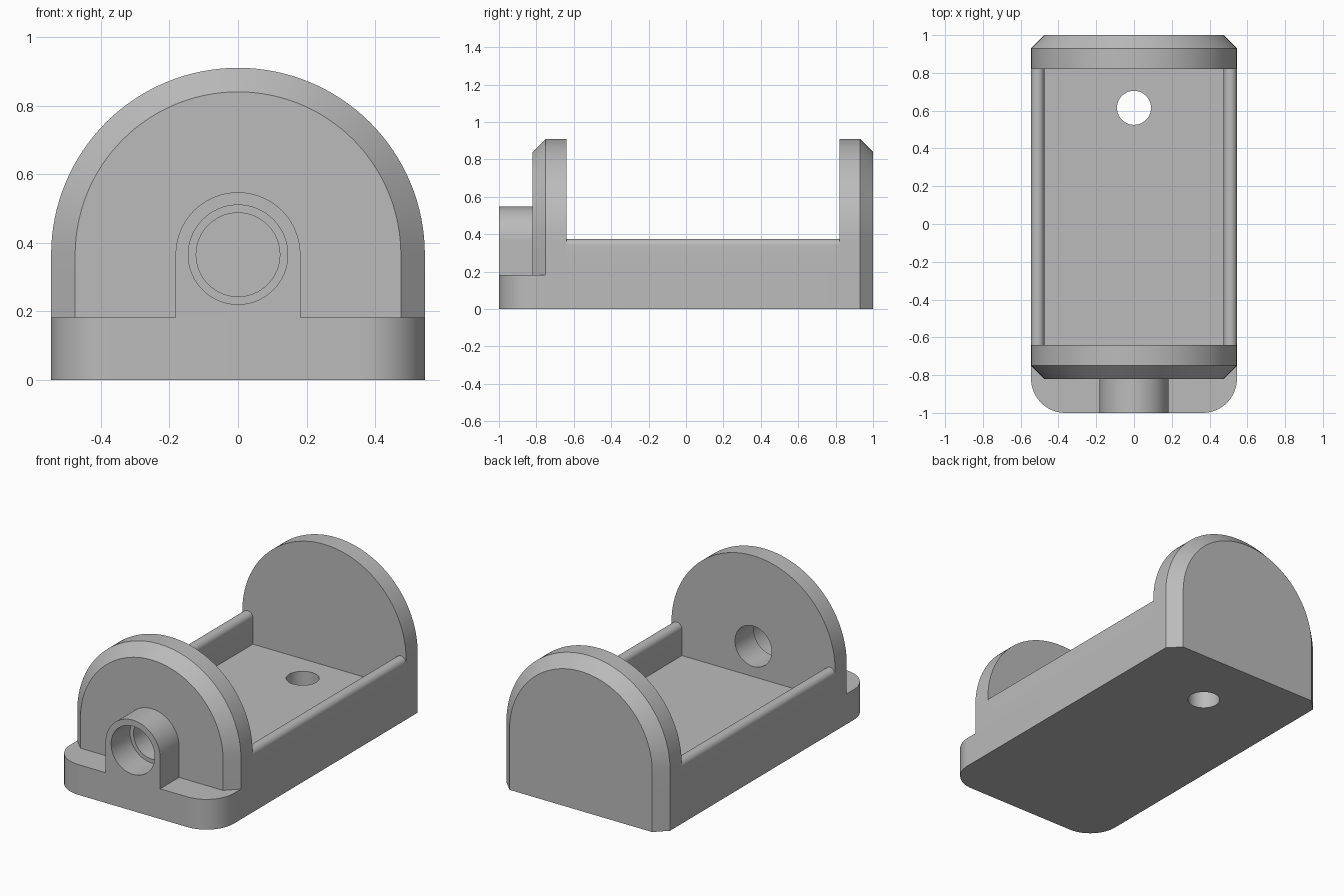
import bpy
import bmesh
from math import sin, cos, pi, radians
from mathutils import Vector

cube = bpy.data.objects.get("Cube")
if cube:
    bpy.data.objects.remove(cube, do_unlink=True)

# Main sizes
W = 0.545          # half width
BASE = 0.182       # base thickness, boss radius and corner radius
AXIS = 0.365       # height of the bore axis
CH = 0.07          # chamfer and side wall thickness
FRONT, BACK = -0.82, 0.82

grey = bpy.data.materials.new("plain grey")
grey.use_nodes = True
colour = (0.5, 0.5, 0.5, 1)
grey.diffuse_color = colour
grey.node_tree.nodes["Principled BSDF"].inputs["Base Color"].default_value = colour


def loft(name, rings):
    """Closed solid through rings with equal point counts."""
    bm = bmesh.new()
    loops = [[bm.verts.new(p) for p in ring] for ring in rings]
    n = len(loops[0])
    for a, b in zip(loops, loops[1:]):
        for i in range(n):
            j = (i + 1) % n
            bm.faces.new((a[i], a[j], b[j], b[i]))
    bm.faces.new(loops[0])
    bm.faces.new(loops[-1])
    bmesh.ops.recalc_face_normals(bm, faces=bm.faces)
    mesh = bpy.data.meshes.new(name)
    bm.to_mesh(mesh)
    bm.free()
    mesh.materials.append(grey)
    obj = bpy.data.objects.new(name, mesh)
    bpy.context.collection.objects.link(obj)
    return obj


def arc(cx, cy, r, start, end, steps):
    angles = [radians(start + (end - start) * i / steps) for i in range(steps + 1)]
    return [(cx + r * cos(a), cy + r * sin(a)) for a in angles]


def arch(r, y, cx=0, cz=AXIS, steps=64):
    """Round-topped upright outline standing on the base."""
    pts = [(cx + r, BASE)] + arc(cx, cz, r, 0, 180, steps) + [(cx - r, BASE)]
    return [Vector((x, y, z)) for x, z in pts]


def drill(obj, centre, r, depth, along_y):
    """Cut a round hole through a part."""
    ring = arc(0, 0, r, 0, 360, 64)[:-1]
    ends = []
    for d in (-depth, depth):
        ends.append([Vector(centre) + Vector((u, d, v) if along_y else (u, v, d))
                     for u, v in ring])
    cutter = loft("hole_cutter", ends)
    cutter.hide_render = True
    mod = obj.modifiers.new("hole", "BOOLEAN")
    mod.operation = "DIFFERENCE"
    mod.solver = "EXACT"
    mod.object = cutter
    bpy.context.view_layer.objects.active = obj
    bpy.ops.object.modifier_apply(modifier=mod.name)
    bpy.data.objects.remove(cutter, do_unlink=True)


# Base plate: rounded front corners, chamfered back corners
outline = (arc(-W + BASE, -1 + BASE, BASE, 180, 270, 20)
           + arc(W - BASE, -1 + BASE, BASE, 270, 360, 20)
           + [(W, 1 - CH), (W - CH, 1), (CH - W, 1), (-W, 1 - CH)])
base = loft("base_plate", [[(x, y, z) for x, y in outline] for z in (0, BASE)])
drill(base, (0, 0.615, BASE / 2), 0.09, 0.3, False)

# Arched end walls, chamfered on their outer faces
front_wall = loft("front_wall", [arch(W - CH, FRONT), arch(W, FRONT + CH), arch(W, -0.64)])
drill(front_wall, (0, -0.73, AXIS), 0.122, 0.3, True)
back_wall = loft("back_wall", [arch(W, BACK), arch(W, 1 - CH), arch(W - CH, 1)])

# Front boss with a wider bore than the wall behind it
boss = loft("front_boss", [arch(BASE, -1), arch(BASE, FRONT)])
drill(boss, (0, -0.91, AXIS), 0.145, 0.3, True)

# Low side walls with rounded tops
parts = [base, front_wall, back_wall, boss]
half = CH / 2
for side, name in ((1, "left_side_wall"), (-1, "right_side_wall")):
    parts.append(loft(name, [arch(half, y, side * (W - half), 0.34, 16)
                             for y in (-0.64, BACK)]))

# Smooth curves, sharp edges
bpy.ops.object.select_all(action="DESELECT")
for part in parts:
    part.select_set(True)
bpy.context.view_layer.objects.active = base
bpy.ops.object.shade_smooth_by_angle(angle=radians(30))
